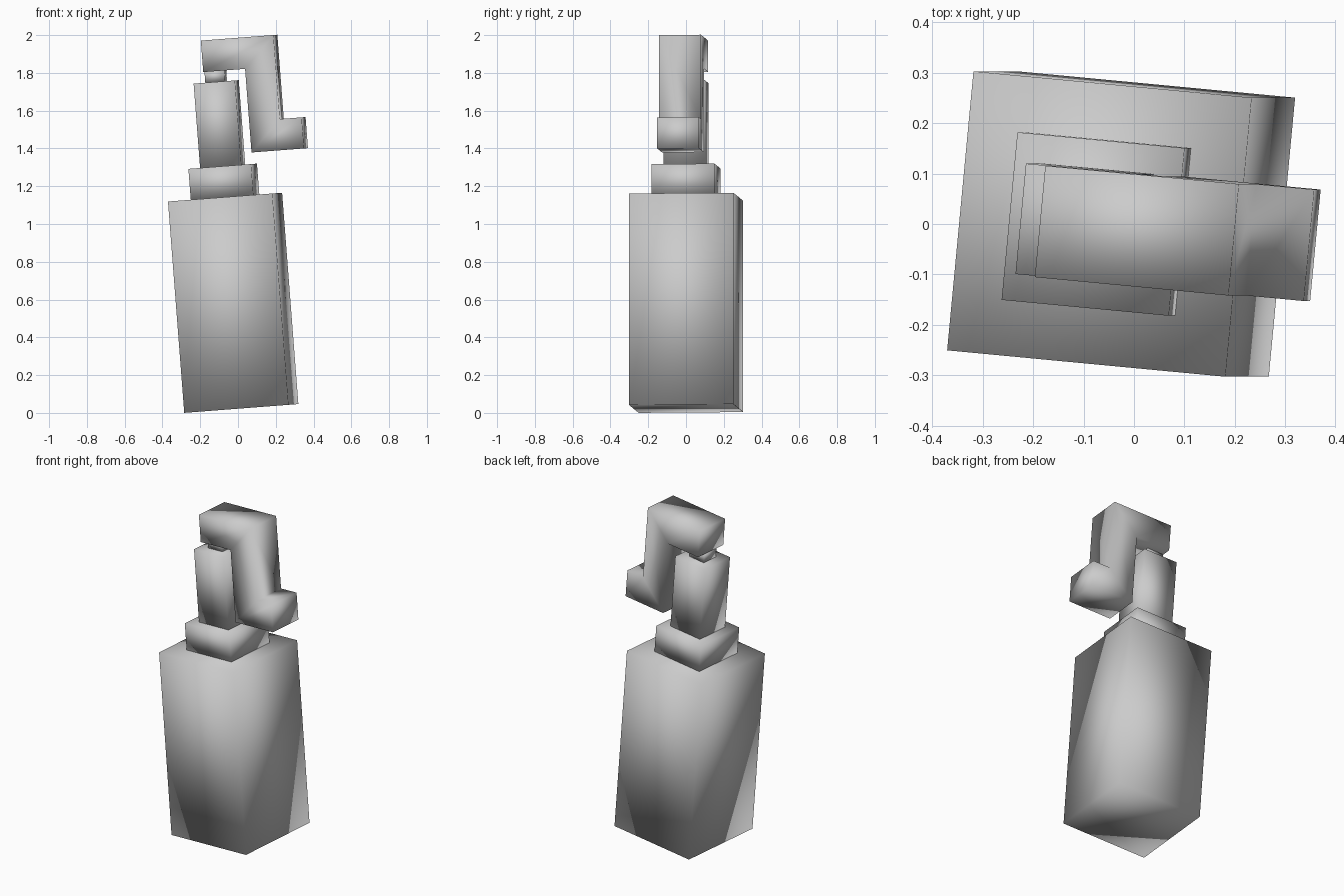
import bpy, bmesh
from math import radians
from mathutils import Matrix

cube = bpy.data.objects.get("Cube")
if cube:
    bpy.data.objects.remove(cube, do_unlink=True)

# Single plastic colour
grey = bpy.data.materials.new("plain_grey")
grey.use_nodes = True
grey.diffuse_color = (0.6, 0.6, 0.6, 1)
grey.node_tree.nodes["Principled BSDF"].inputs["Base Color"].default_value = (0.6, 0.6, 0.6, 1)

# The whole bottle is turned a little and leans to one side
LEAN = (Matrix.Translation((0.0175, 0, 0.0235))
        @ Matrix.Rotation(radians(-4.4), 4, 'Y')
        @ Matrix.Rotation(radians(-5.4), 4, 'Z'))


def loft(name, sections):
    """Join a row of four-cornered sections into one closed, smooth mesh."""
    bm = bmesh.new()
    rings = [[bm.verts.new(p) for p in s] for s in sections]
    for a, b in zip(rings, rings[1:]):
        for i in range(4):
            j = (i + 1) % 4
            bm.faces.new((a[i], a[j], b[j], b[i]))
    bm.faces.new(rings[0])
    bm.faces.new(rings[-1])
    bmesh.ops.recalc_face_normals(bm, faces=bm.faces)
    for f in bm.faces:
        f.smooth = True
    mesh = bpy.data.meshes.new(name)
    bm.to_mesh(mesh)
    bm.free()
    mesh.materials.append(grey)
    obj = bpy.data.objects.new(name, mesh)
    obj.matrix_world = LEAN
    bpy.context.collection.objects.link(obj)


def square(half, z):
    return [(-half, -half, z), (half, -half, z), (half, half, z), (-half, half, z)]


# Square tiers stacked along the bottle axis: half width, bottom, top
for name, half, low, high in [
    ("bottle_body", 0.278, 0, 1.122),
    ("collar", 0.167, 1.122, 1.286),
    ("pump_stem", 0.11, 1.286, 1.734),
    ("plunger", 0.053, 1.734, 1.791),
]:
    loft(name, [square(half, low), square(half, high)])

# Spout: mitred S bend, given as outer and inner points of each section
bend = [((-0.054, 1.958), (-0.054, 1.791)),
        ((0.333, 1.958), (0.169, 1.791)),
        ((0.333, 1.512), (0.169, 1.347)),
        ((0.449, 1.512), (0.449, 1.347))]
d = 0.111
loft("spout", [[(a[0], -d, a[1]), (a[0], d, a[1]), (b[0], d, b[1]), (b[0], -d, b[1])]
               for a, b in bend])
